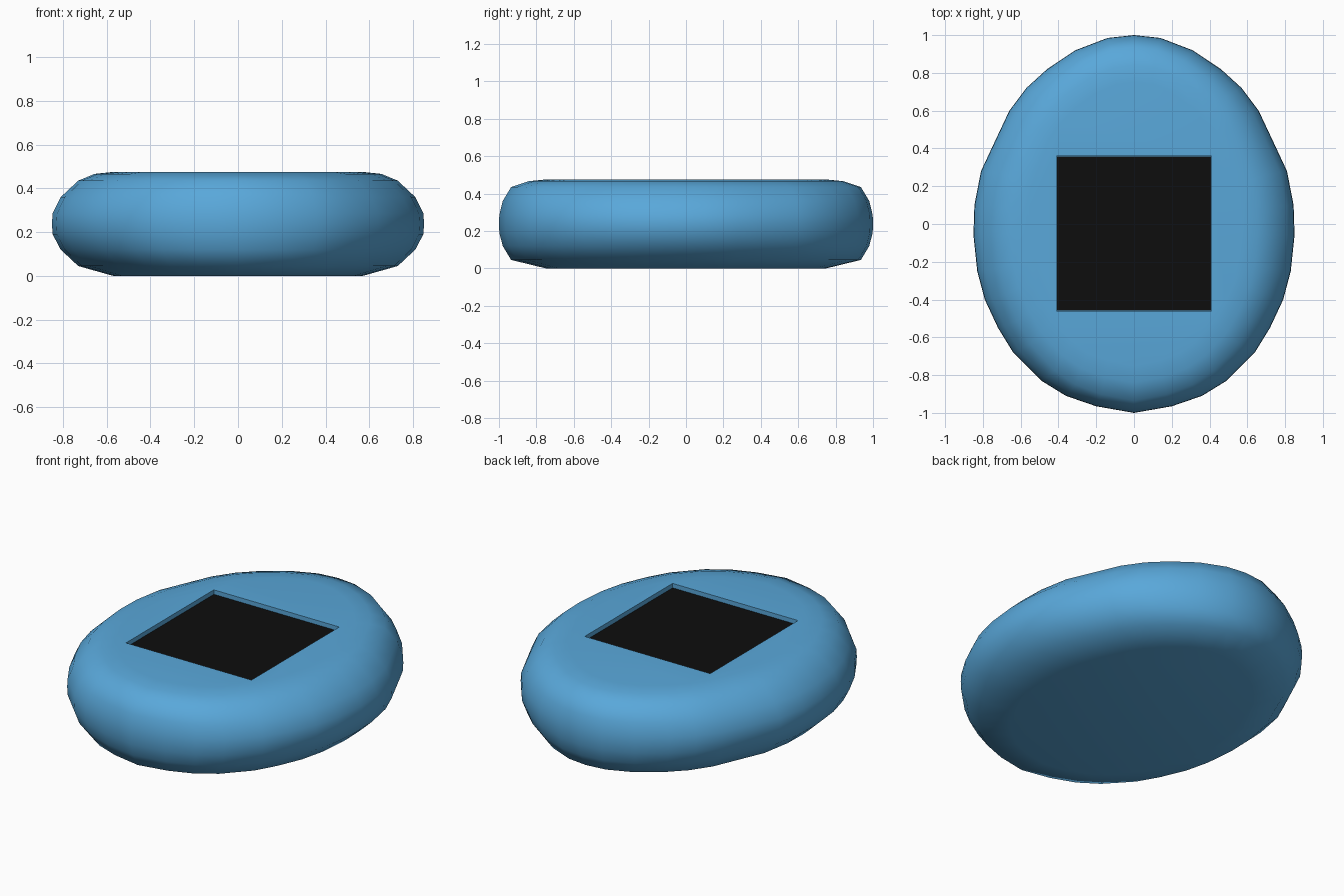
import bpy, bmesh

if "Cube" in bpy.data.objects:
    bpy.data.objects.remove(bpy.data.objects["Cube"])


def material(name, rgb):
    m = bpy.data.materials.new(name)
    m.diffuse_color = (*rgb, 1)
    m.use_nodes = True
    m.node_tree.nodes["Principled BSDF"].inputs["Base Color"].default_value = m.diffuse_color
    return m


def box(name, lo, hi):
    size = [b - a for a, b in zip(lo, hi)]
    bpy.ops.mesh.primitive_cube_add(size=1, location=[(a + b) / 2 for a, b in zip(lo, hi)])
    ob = bpy.context.object
    ob.name = name
    ob.scale = size
    bpy.ops.object.transform_apply(location=True, rotation=False, scale=True)
    return ob


# Right half of the oval outline, mirrored to the left
half = [(0, 1), (.14, .985), (.31, .92), (.46, .82), (.57, .72), (.66, .6), (.74, .43),
        (.81, .28), (.845, .1), (.85, -.06), (.83, -.25), (.79, -.4), (.72, -.55),
        (.64, -.68), (.56, -.76), (.49, -.83), (.36, -.91), (.2, -.965), (0, -1)]
outline = half + [(-x, y) for x, y in half[-2:0:-1]]

# Rounded side profile: half width, half length, height
rings = [(.57, .75, 0), (.73, .935, .045), (.81, .98, .12), (.847, .998, .19),
         (.85, 1, .24), (.847, .998, .285), (.81, .98, .36), (.73, .935, .435),
         (.655, .84, .466), (.57, .75, .475)]

# Pebble body
bm = bmesh.new()
loops = [[bm.verts.new((x * rx / .85, y * ry, z)) for x, y in outline] for rx, ry, z in rings]
n = len(outline)
for a, b in zip(loops, loops[1:]):
    for i in range(n):
        bm.faces.new((a[i], a[(i + 1) % n], b[(i + 1) % n], b[i]))
bm.faces.new(loops[0])
bm.faces.new(loops[-1])
bmesh.ops.recalc_face_normals(bm, faces=bm.faces)
mesh = bpy.data.meshes.new("body")
bm.to_mesh(mesh)
bm.free()
body = bpy.data.objects.new("body", mesh)
bpy.context.collection.objects.link(body)
mesh.materials.append(material("blue_plastic", (.1, .39, .7)))

# Square screen recess
cutter = box("recess_cutter", (-.41, -.46, .445), (.41, .36, .6))
cutter.hide_render = True
cutter.hide_viewport = False
cut = body.modifiers.new("recess", 'BOOLEAN')
cut.operation = 'DIFFERENCE'
cut.solver = 'EXACT'
cut.object = cutter
bpy.ops.object.select_all(action='DESELECT')
body.select_set(True)
bpy.context.view_layer.objects.active = body
bpy.ops.object.modifier_apply(modifier=cut.name)
bpy.data.objects.remove(cutter)
bpy.ops.object.shade_smooth_by_angle(angle=.87)

# Black screen panel in the recess
screen = box("screen", (-.408, -.458, .43), (.408, .358, .45))
screen.data.materials.append(material("black_glass", (.004, .004, .004)))
